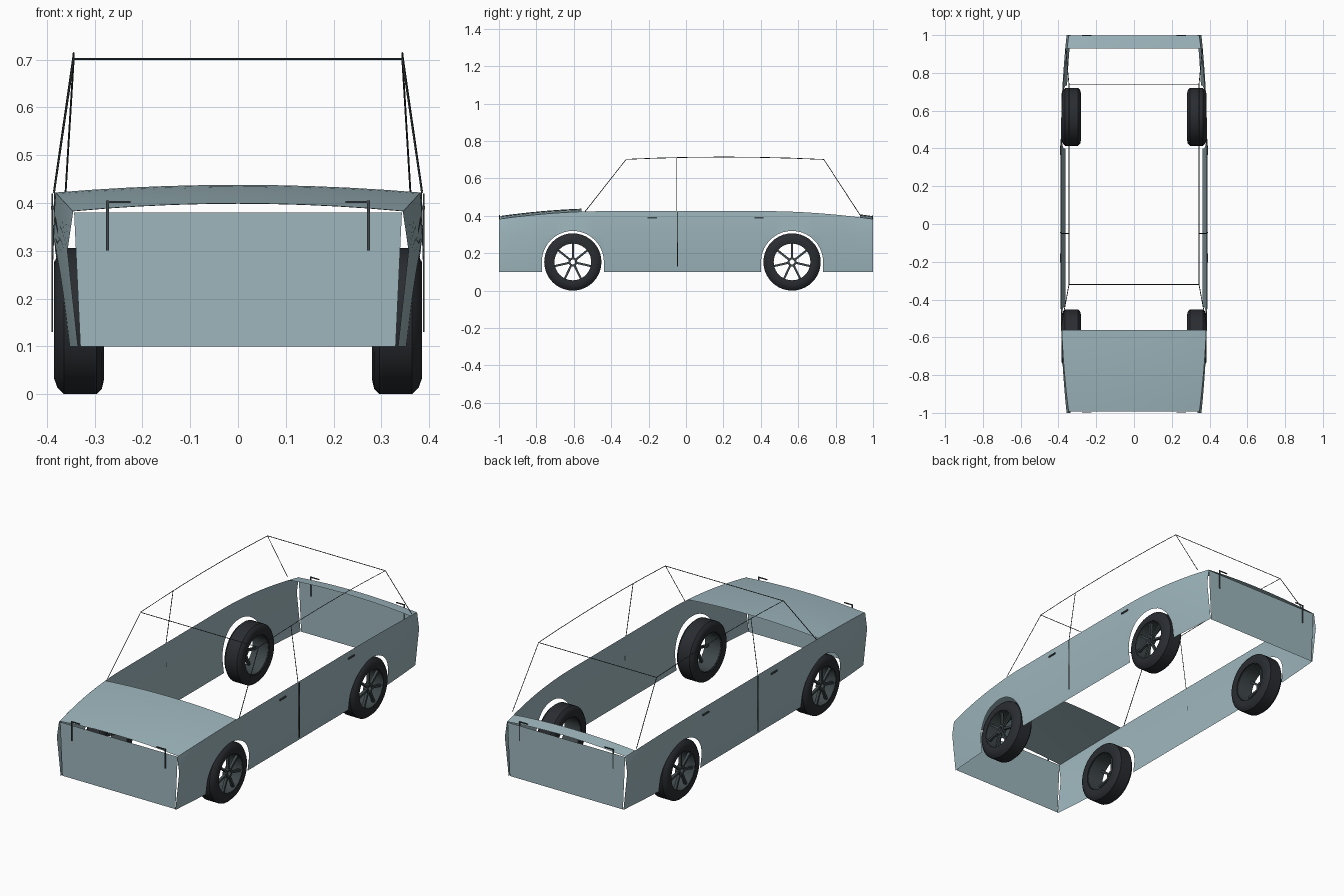
import bpy, bmesh, math
from mathutils import Vector, Matrix

cube = bpy.data.objects.get("Cube")
if cube:
    bpy.data.objects.remove(cube, do_unlink=True)


def material(name, rgb):
    m = bpy.data.materials.new(name)
    m.use_nodes = True
    m.diffuse_color = (*rgb, 1)
    m.node_tree.nodes["Principled BSDF"].inputs["Base Color"].default_value = (*rgb, 1)
    return m


PAINT = material("pale blue paint", (0.34, 0.47, 0.51))
RUBBER = material("black rubber", (0.022, 0.025, 0.03))
TRIM = material("dark grey trim", (0.05, 0.065, 0.07))


def finish(name, bm, mat, smooth=False):
    mesh = bpy.data.meshes.new(name)
    bm.to_mesh(mesh)
    bm.free()
    mesh.materials.append(mat)
    obj = bpy.data.objects.new(name, mesh)
    bpy.context.collection.objects.link(obj)
    if smooth:
        bpy.ops.object.select_all(action='DESELECT')
        obj.select_set(True)
        bpy.context.view_layer.objects.active = obj
        bpy.ops.object.shade_smooth_by_angle(angle=math.radians(35))
    return obj


def add_sheet(bm, rows, outward):
    """Skin a grid of points, with normals facing outward."""
    grid = [[bm.verts.new(p) for p in row] for row in rows]
    for a, b in zip(grid, grid[1:]):
        for i in range(len(a) - 1):
            f = bm.faces.new((a[i], b[i], b[i + 1], a[i + 1]))
            f.normal_update()
            if f.normal.dot(Vector(outward)) < 0:
                f.normal_flip()


def add_box(bm, centre, size):
    m = Matrix.Translation(centre) @ Matrix.Diagonal((*size, 1))
    bmesh.ops.create_cube(bm, size=1, matrix=m)


def wire(name, points, radius=0.002):
    curve = bpy.data.curves.new(name, 'CURVE')
    curve.dimensions = '3D'
    curve.bevel_depth = radius
    curve.bevel_resolution = 0
    curve.use_fill_caps = True
    spline = curve.splines.new('POLY')
    spline.points.add(len(points) - 1)
    for p, co in zip(spline.points, points):
        p.co = (*co, 1)
    curve.materials.append(TRIM)
    bpy.context.collection.objects.link(bpy.data.objects.new(name, curve))


def steps(a, b, n):
    return [a + (b - a) * i / n for i in range(n + 1)]


# Body shape rules: ends taper inward and the shoulder drops
SILL, CREASE = 0.1, 0.3
AXLES = (-0.605, 0.567)
WHEEL_R, ARCH_R = 0.153, 0.166


def taper(y):
    return max(0, (abs(y) - 0.4) / 0.6) ** 2


def shoulder(y):
    return 0.425 - 0.043 * taper(y)


def half_width(y, z):
    t = taper(y)
    low, mid, top = 0.363 - 0.028 * t, 0.388 - 0.031 * t, 0.385 - 0.04 * t
    if z < CREASE:
        return low + (mid - low) * (z - SILL) / (CREASE - SILL)
    return mid + (top - mid) * (z - CREASE) / (shoulder(y) - CREASE)


# Side panels, with a round opening over each wheel
spans = [(-1, AXLES[0] - ARCH_R, None), (AXLES[0] - ARCH_R, AXLES[0] + ARCH_R, AXLES[0]),
         (AXLES[0] + ARCH_R, AXLES[1] - ARCH_R, None),
         (AXLES[1] - ARCH_R, AXLES[1] + ARCH_R, AXLES[1]), (AXLES[1] + ARCH_R, 1, None)]
for side, label in ((1, "left"), (-1, "right")):
    bm = bmesh.new()
    for start, end, axle in spans:
        if axle is None:
            stations = [(y, SILL) for y in steps(start, end, 8)]
        else:
            stations = [(axle - ARCH_R * math.cos(a), WHEEL_R + ARCH_R * math.sin(a))
                        for a in steps(0, math.pi, 20)]
        rows = []
        for y, base in stations:
            crease = max(CREASE, base + 0.004)
            rows.append([(side * half_width(y, z), y, z) for z in (base, crease, shoulder(y))])
        add_sheet(bm, rows, (side, 0, 0))
    finish(label + "_side_panel", bm, PAINT, True)

# Front and rear upright panels
for name, y in (("front_panel", -0.993), ("rear_panel", 0.997)):
    bm = bmesh.new()
    add_sheet(bm, [[(-0.33, y, SILL), (0.33, y, SILL)], [(-0.343, y, 0.38), (0.343, y, 0.38)]],
              (0, y, 0))
    finish(name, bm, PAINT)

# Bowed bonnet and narrow rear deck
for name, start, end in (("bonnet", -0.993, -0.56), ("rear_deck", 0.93, 0.997)):
    bm = bmesh.new()
    rows = []
    for y in steps(start, end, 8):
        w, z = half_width(y, shoulder(y)), shoulder(y)
        rows.append([(w * u, y, z + 0.016 * (1 - u * u)) for u in steps(-1, 1, 10)])
    add_sheet(bm, rows, (0, 0, 1))
    finish(name, bm, PAINT, True)

# Thin cabin frame
for side, label in ((1, "left"), (-1, "right")):
    roof = [(side * 0.344, y, 0.714 - 0.045 * (y - 0.2) ** 2) for y in steps(-0.32, 0.737, 6)]
    wire(label + "_roof_frame",
         [(side * 0.385, -0.54, 0.422)] + roof + [(side * 0.362, 0.93, 0.405)])
    wire(label + "_centre_pillar", [(side * 0.344, -0.05, 0.711), (side * 0.385, -0.05, 0.425)])
for name, y in (("windscreen_header", -0.32), ("rear_window_header", 0.737)):
    wire(name, [(-0.344, y, 0.701), (0.344, y, 0.701)])

# Door seams, door handles and lamp brackets
for side, label in ((1, "left"), (-1, "right")):
    bm = bmesh.new()
    add_box(bm, (side * 0.389, -0.045, 0.275), (0.003, 0.006, 0.29))
    finish(label + "_door_seam", bm, TRIM)
    bm = bmesh.new()
    for y in (-0.18, 0.39):
        add_box(bm, (side * 0.389, y, 0.39), (0.005, 0.05, 0.008))
    finish(label + "_door_handles", bm, TRIM)
    for end, y in (("front", -0.997), ("rear", 0.998)):
        bm = bmesh.new()
        add_box(bm, (side * 0.273, y, 0.353), (0.006, 0.004, 0.104))
        add_box(bm, (side * 0.25, y, 0.402), (0.05, 0.004, 0.005))
        finish(f"{end}_{label}_lamp_bracket", bm, TRIM)


# Wheels
def add_ring(bm, profile, place, segments=40):
    """Revolve a closed (x, radius) profile around the axle."""
    rings = []
    for i in range(segments):
        a = 2 * math.pi * i / segments
        rings.append([bm.verts.new(place @ Vector((x, r * math.cos(a), r * math.sin(a))))
                      for x, r in profile])
    n = len(profile)
    for i in range(segments):
        a, b = rings[i], rings[(i + 1) % segments]
        for k in range(n):
            bm.faces.new((a[k], b[k], b[(k + 1) % n], a[(k + 1) % n]))


TYRE = [(0.284, 0.1), (0.281, 0.125), (0.285, 0.142), (0.296, WHEEL_R), (0.364, WHEEL_R),
        (0.378, 0.14), (0.385, 0.12), (0.382, 0.1)]
RIM = [(0.29, 0.098), (0.29, 0.102), (0.38, 0.102), (0.38, 0.098)]
HUB = [(0.35, 0.013), (0.35, 0.024), (0.374, 0.024), (0.374, 0.013)]
for y, end in zip(AXLES, ("front", "rear")):
    for side, label in ((1, "left"), (-1, "right")):
        place = Matrix.Translation((0, y, WHEEL_R)) @ Matrix.Diagonal((side, 1, 1, 1))
        bm = bmesh.new()
        add_ring(bm, TYRE, place)
        bmesh.ops.recalc_face_normals(bm, faces=bm.faces)
        finish(f"{end}_{label}_tyre", bm, RUBBER, True)
        bm = bmesh.new()
        add_ring(bm, RIM, place)
        add_ring(bm, HUB, place, 20)
        for i in range(7):
            turn = Matrix.Rotation(2 * math.pi * i / 7, 4, 'X')
            shape = Matrix.Translation((0.364, 0, 0.061)) @ Matrix.Diagonal((0.014, 0.011, 0.078, 1))
            bmesh.ops.create_cube(bm, size=1, matrix=place @ turn @ shape)
        bmesh.ops.recalc_face_normals(bm, faces=bm.faces)
        finish(f"{end}_{label}_rim", bm, TRIM, True)
